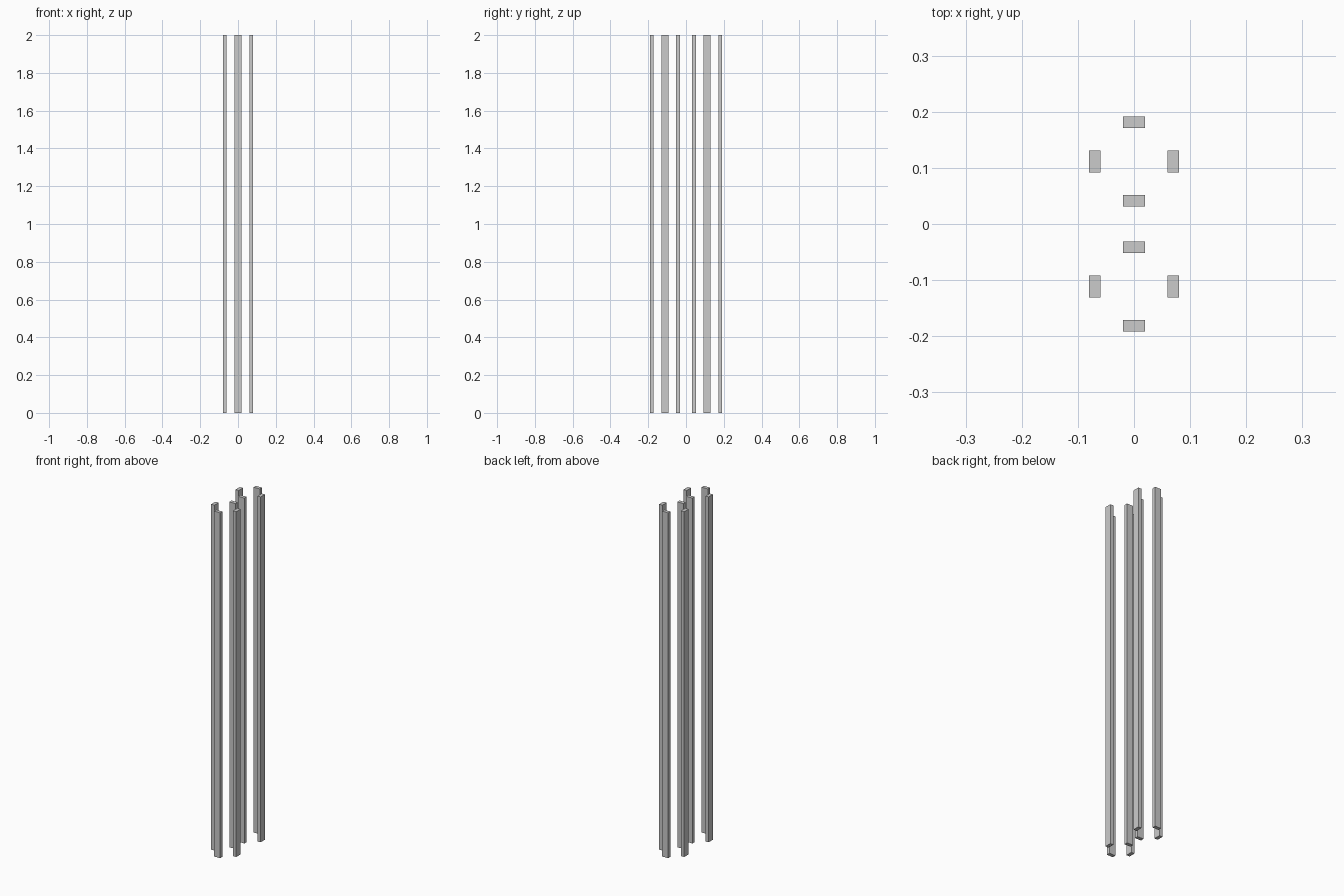
import bpy
from math import cos, sin, pi

if "Cube" in bpy.data.objects:
    bpy.data.objects.remove(bpy.data.objects["Cube"])

HEIGHT = 2.0
WIDTH, THICK = 0.039, 0.0205   # slat cross-section
RADIUS = 0.07                  # slat distance from its column axis
OFFSET = 0.1115                # column axis distance from the centre


def slat(name, cx, cy, angle):
    """Upright flat bar whose broad face looks away from the column axis."""
    bpy.ops.mesh.primitive_cube_add(size=1)
    ob = bpy.context.object
    ob.name = name
    ob.scale = (THICK, WIDTH, HEIGHT)
    ob.rotation_euler.z = angle
    ob.location = (cx + RADIUS * cos(angle), cy + RADIUS * sin(angle), HEIGHT / 2)
    bpy.ops.object.transform_apply(location=False, rotation=True, scale=True)


# Two columns, each a ring of four slats
for column, side in (("front", -1), ("back", 1)):
    for i, place in enumerate(("right", "rear", "left", "fore")):
        slat(f"{column}_column_{place}_slat", 0, side * OFFSET, i * pi / 2)
